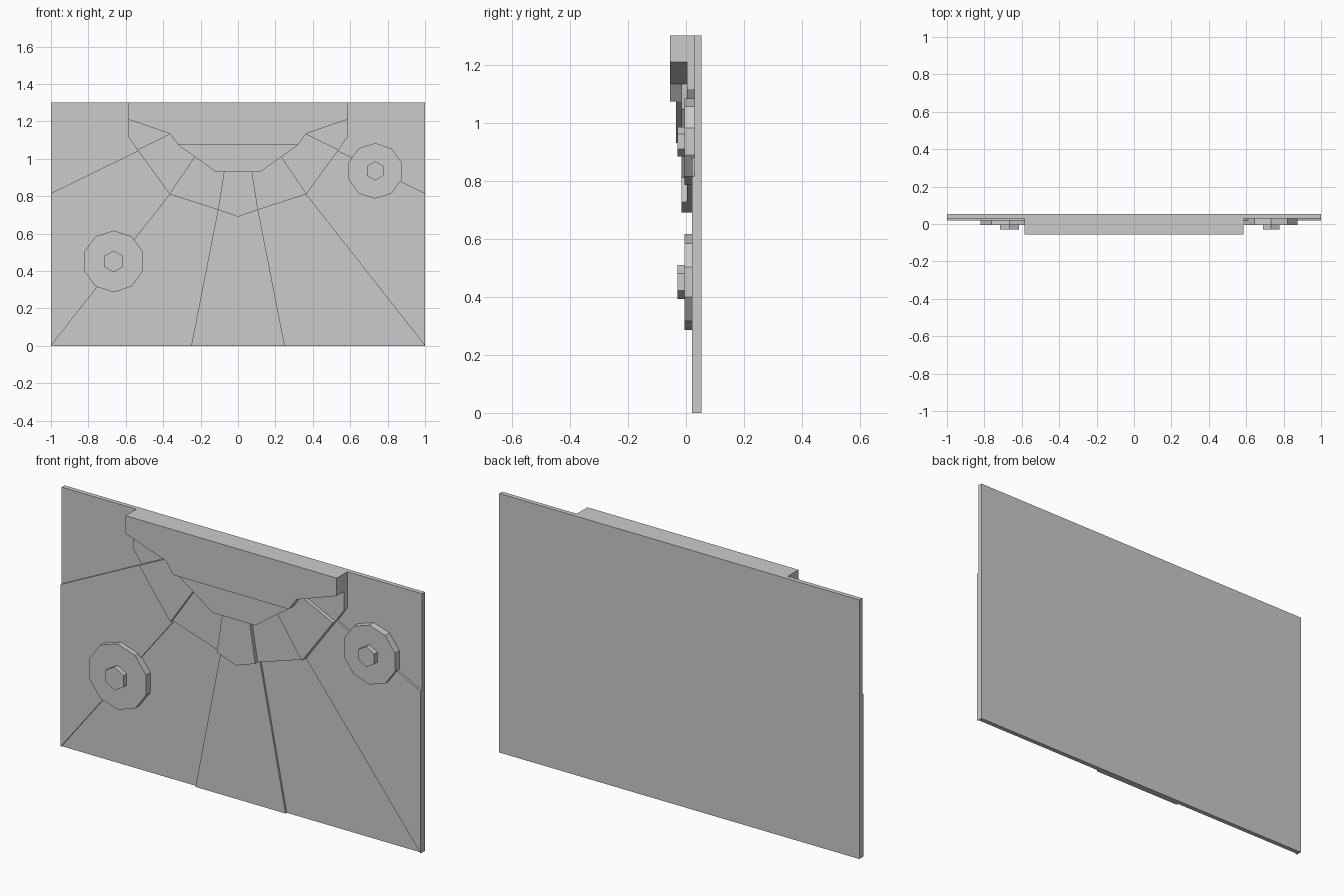
import bpy, bmesh
from math import sin, cos, pi

if "Cube" in bpy.data.objects:
    bpy.data.objects.remove(bpy.data.objects["Cube"])

BACK, BASE = 0.053, 0.03        # rear of panel, front of the base slab
RAISED = 0.02                   # front of the raised background rays


def plate(name, pts, front, back=BASE):
    """Extrude an x/z outline between two depths."""
    bm = bmesh.new()
    face = bm.faces.new([bm.verts.new((x, back, z)) for x, z in pts])
    ext = bmesh.ops.extrude_face_region(bm, geom=[face])
    verts = [g for g in ext["geom"] if isinstance(g, bmesh.types.BMVert)]
    bmesh.ops.translate(bm, verts=verts, vec=(0, front - back, 0))
    # close the rear if the extrusion removed the source face
    bmesh.ops.holes_fill(bm, edges=[e for e in bm.edges if e.is_boundary], sides=0)
    bmesh.ops.recalc_face_normals(bm, faces=bm.faces)
    mesh = bpy.data.meshes.new(name)
    bm.to_mesh(mesh)
    bm.free()
    obj = bpy.data.objects.new(name, mesh)
    bpy.context.collection.objects.link(obj)
    return obj


def pair(name, pts, front):
    """Plate on both sides of x = 0."""
    plate(name + "_right", pts, front)
    plate(name + "_left", [(-x, z) for x, z in pts], front)


def symmetric(half):
    """Full outline from its right half."""
    return half + [(-x, z) for x, z in reversed(half) if x > 0]


def ngon(cx, cz, r, n):
    return [(cx + r * sin(2 * pi * i / n), cz + r * cos(2 * pi * i / n)) for i in range(n)]


# Base slab and raised background rays
plate("base_panel", [(-1, 0), (1, 0), (1, 1.3), (-1, 1.3)], BASE, BACK)
plate("centre_ray", symmetric([(0.25, 0), (0.093, 0.8)]), RAISED)
pair("side_ray", [(1, 0), (1, 0.815), (0.5, 1.06), (0.3, 0.9), (0.363, 0.81)], RAISED)

# Faceted ring with alternating depths
NEAR, FAR = -0.016, 0.003
plate("ring_centre", symmetric([(0, 0.69), (0.107, 0.727), (0.075, 0.93)]), NEAR)
pair("ring_inner", [(0.107, 0.727), (0.365, 0.81), (0.23, 1.01),
                    (0.119, 0.93), (0.075, 0.93)], FAR)
pair("ring_outer", [(0.365, 0.81), (0.538, 1.048), (0.363, 1.133),
                    (0.32, 1.073), (0.23, 1.01)], NEAR)
pair("ring_tip", [(0.538, 1.048), (0.586, 1.117), (0.586, 1.21), (0.363, 1.133)], FAR)

# Core of the ring and the protruding upper block
plate("core", symmetric([(0.119, 0.93), (0.32, 1.073)]), -0.034)
plate("upper_block", symmetric([(0.32, 1.073), (0.363, 1.133), (0.586, 1.21),
                                (0.586, 1.3)]), -0.055)

# Ten-sided discs with hexagonal hubs
for side, cx, cz, r, hub in (("left", -0.665, 0.451, 0.165, 0.058),
                             ("right", 0.733, 0.935, 0.149, 0.051)):
    plate("disc_" + side, ngon(cx, cz, r, 10), -0.005)
    plate("hub_" + side, ngon(cx, cz, hub, 6), -0.03, -0.005)
